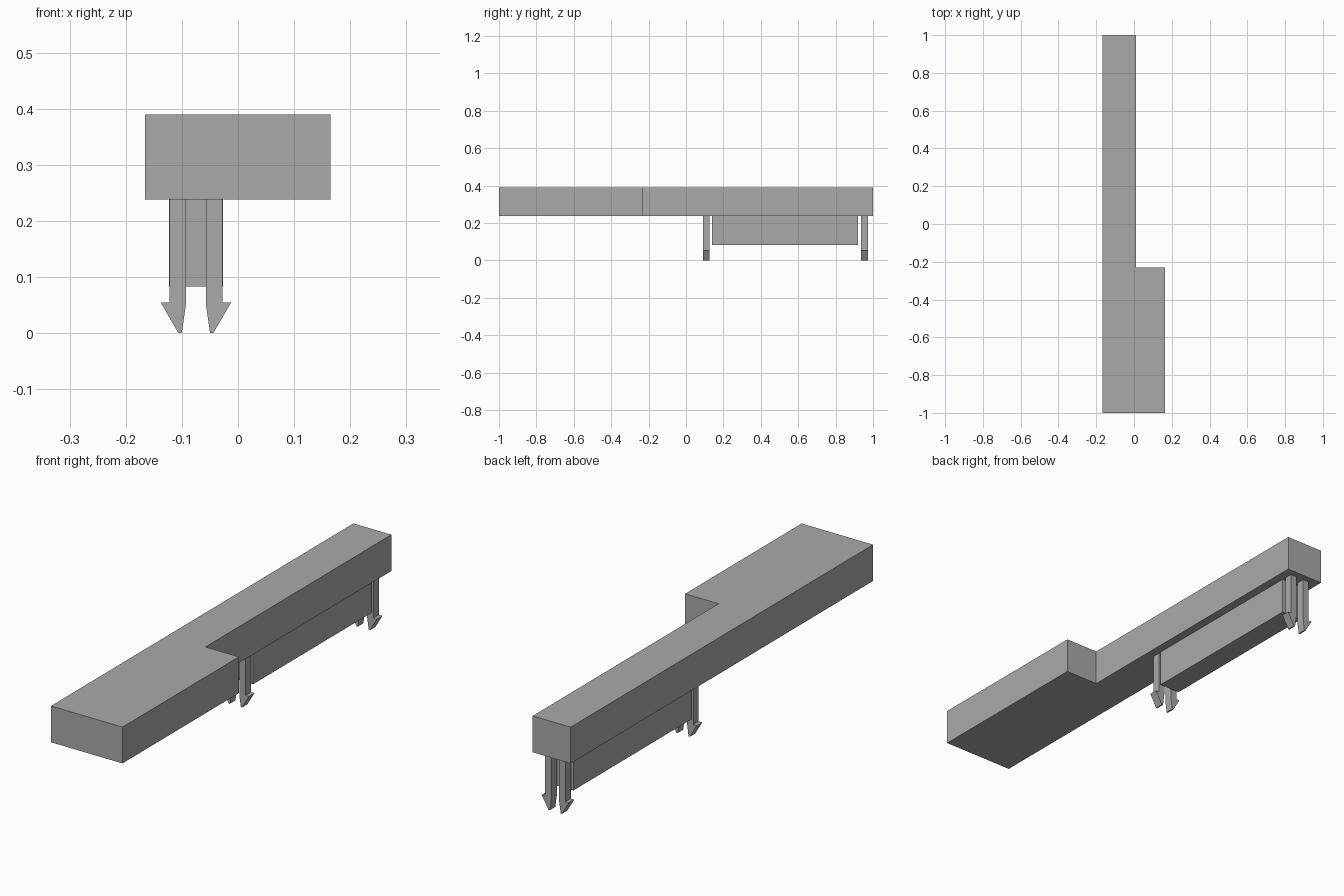
import bpy
import bmesh
from mathutils import Vector

old = bpy.data.objects.get("Cube")
if old:
    bpy.data.objects.remove(old)

grey = bpy.data.materials.new("plain grey")
grey.use_nodes = True
colour = (0.4, 0.4, 0.4, 1)
grey.diffuse_color = colour
grey.node_tree.nodes["Principled BSDF"].inputs["Base Color"].default_value = colour


def extrude_profile(name, points, offset):
    """Extrude a closed outline of 3D points along an offset."""
    bm = bmesh.new()
    face = bm.faces.new([bm.verts.new(p) for p in points])
    result = bmesh.ops.extrude_face_region(bm, geom=[face], use_keep_orig=True)
    moved = [g for g in result["geom"] if isinstance(g, bmesh.types.BMVert)]
    bmesh.ops.translate(bm, verts=moved, vec=Vector(offset))
    bmesh.ops.recalc_face_normals(bm, faces=bm.faces)
    mesh = bpy.data.meshes.new(name)
    bm.to_mesh(mesh)
    bm.free()
    mesh.materials.append(grey)
    obj = bpy.data.objects.new(name, mesh)
    bpy.context.collection.objects.link(obj)
    return obj


UNDERSIDE, TOP = 0.238, 0.39
CENTRE = -0.075  # middle of the fin and clips

# Stepped bar: wide at the front, narrow at the back
outline = [(-0.166, -1), (0.165, -1), (0.165, -0.23),
           (0.01, -0.23), (0.01, 1), (-0.166, 1)]
extrude_profile("bar", [(x, y, UNDERSIDE) for x, y in outline],
                (0, 0, TOP - UNDERSIDE))

# Fin under the narrow part
half = 0.048
fin = [(CENTRE - half, 0.083), (CENTRE + half, 0.083),
       (CENTRE + half, UNDERSIDE), (CENTRE - half, UNDERSIDE)]
extrude_profile("fin", [(x, 0.138, z) for x, z in fin], (0, 0.782, 0))

# Pairs of barbed snap clips at both ends of the fin
prong = [(0.018, UNDERSIDE), (0.018, 0.05), (0.025, 0.001), (0.026, 0),
         (0.031, 0), (0.063, 0.055), (0.047, 0.055), (0.047, UNDERSIDE)]
for end, y in (("front", 0.09), ("back", 0.936)):
    for side, sign in (("left", 1), ("right", -1)):
        extrude_profile(f"{end}_{side}_clip",
                        [(CENTRE + sign * x, y, z) for x, z in prong],
                        (0, 0.036, 0))
